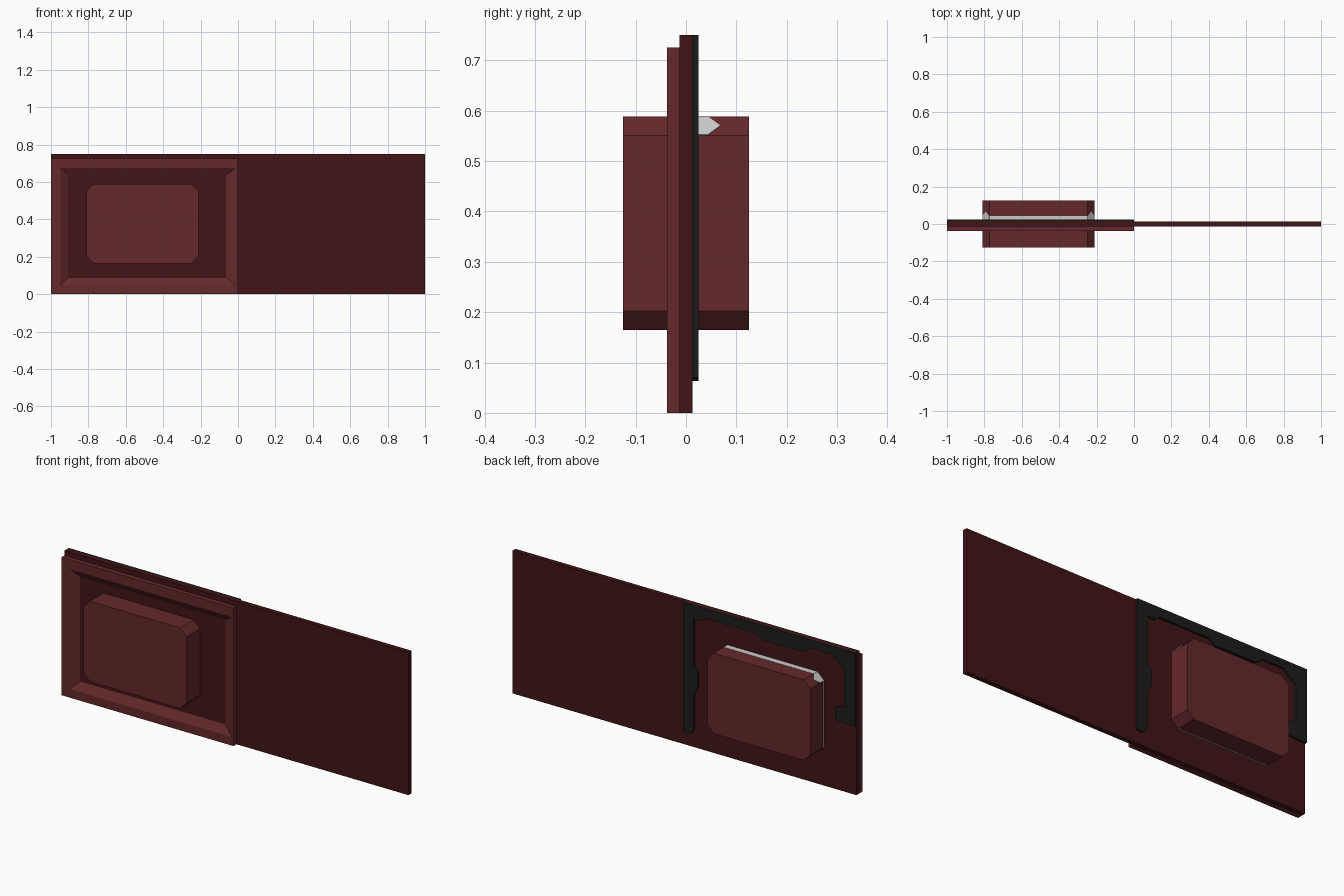
import bpy, bmesh

if "Cube" in bpy.data.objects:
    bpy.data.objects.remove(bpy.data.objects["Cube"])


def material(name, rgb):
    m = bpy.data.materials.new(name)
    m.diffuse_color = (*rgb, 1)
    m.use_nodes = True
    m.node_tree.nodes["Principled BSDF"].inputs["Base Color"].default_value = m.diffuse_color
    return m


PANEL = material("dark_maroon", (0.055, 0.007, 0.008))
TRIM = material("maroon", (0.13, 0.022, 0.024))
BLACK = material("black", (0.012, 0.012, 0.012))
WHITE = material("white", (0.8, 0.8, 0.8))


def finish(name, bm, mat):
    bmesh.ops.recalc_face_normals(bm, faces=bm.faces)
    me = bpy.data.meshes.new(name)
    bm.to_mesh(me)
    bm.free()
    me.materials.append(mat)
    ob = bpy.data.objects.new(name, me)
    bpy.context.collection.objects.link(ob)
    return ob


def rings(name, loops, mat, closed=False):
    """Bridge equal-length loops of 3D points; cap the ends or join them in a ring."""
    bm = bmesh.new()
    vs = [[bm.verts.new(p) for p in loop] for loop in loops]
    n = len(vs[0])
    pairs = list(zip(vs, vs[1:])) + ([(vs[-1], vs[0])] if closed else [])
    for a, b in pairs:
        for i in range(n):
            j = (i + 1) % n
            bm.faces.new((a[i], a[j], b[j], b[i]))
    if not closed:
        bm.faces.new(vs[0])
        bm.faces.new(vs[-1])
    return finish(name, bm, mat)


def extrude_y(name, pts, y0, y1, mat):
    return rings(name, [[(x, y, z) for x, z in pts] for y in (y0, y1)], mat)


def rect(x0, x1, z0, z1):
    return [(x0, z0), (x1, z0), (x1, z1), (x0, z1)]


def octagon(x0, x1, z0, z1, c):
    return [(x0 + c, z0), (x1 - c, z0), (x1, z0 + c), (x1, z1 - c),
            (x1 - c, z1), (x0 + c, z1), (x0, z1 - c), (x0, z0 + c)]


# Long flat sliding panel
extrude_y("panel", rect(-1, 1, 0, 0.75), -0.0125, 0.0125, PANEL)

# Raised front frame with sloped inner edge
outer = rect(-1, 0, 0, 0.725)
lip = rect(-0.95, -0.01, 0.045, 0.675)
inner = rect(-0.91, -0.064, 0.087, 0.637)
rings("front_frame", [[(x, y, z) for x, z in pts] for pts, y in
      ((outer, -0.0125), (outer, -0.0375), (lip, -0.0375), (inner, -0.0125))],
      TRIM, closed=True)

# Chamfered block passing through the panel
X0, X1, Z0, Z1, C = -0.81, -0.212, 0.165, 0.588, 0.037
extrude_y("block", octagon(X0, X1, Z0, Z1, C), -0.125, 0.125, TRIM)

# Irregular black seal on the back
seal = [(0, 0.75), (0, 0.07), (-0.025, 0.063), (-0.05, 0.075), (-0.062, 0.10),
        (-0.062, 0.29), (-0.085, 0.32), (-0.085, 0.406), (-0.062, 0.43),
        (-0.062, 0.68), (-0.11, 0.68), (-0.127, 0.70), (-0.43, 0.70),
        (-0.46, 0.675), (-0.70, 0.675), (-0.745, 0.707), (-0.867, 0.707),
        (-0.936, 0.645), (-0.936, 0.456), (-0.884, 0.435), (-0.884, 0.37),
        (-1, 0.365), (-1, 0.75)]
extrude_y("back_seal", seal, 0.0125, 0.0245, BLACK)

# Thin white lining along the block top, with pointed tips on its upper chamfers
E = 0.0012
extrude_y("lining_top", rect(X0 + C, X1 - C, Z1 - 0.005, Z1 + E), 0.0125, 0.043, WHITE)
tip = [(0.0125, 0), (0.043, 0), (0.068, 0.5), (0.043, 1), (0.0125, 1)]
for name, xe, s in (("lining_tip_left", X0, 1), ("lining_tip_right", X1, -1)):
    rings(name, [[(xe + s * (C * t + d), y, Z1 - C + C * t - d) for y, t in tip]
                 for d in (-E, 0.004)], WHITE)

# Narrow white lining along the block's outer side and underside
extrude_y("lining_side", rect(X0 - E, X0 + 0.004, Z0 + C, Z1 - C), 0.0125, 0.018, WHITE)
extrude_y("lining_bottom", rect(X0 + C, X1 - C, Z0 - E, Z0 + 0.004), 0.0125, 0.018, WHITE)
